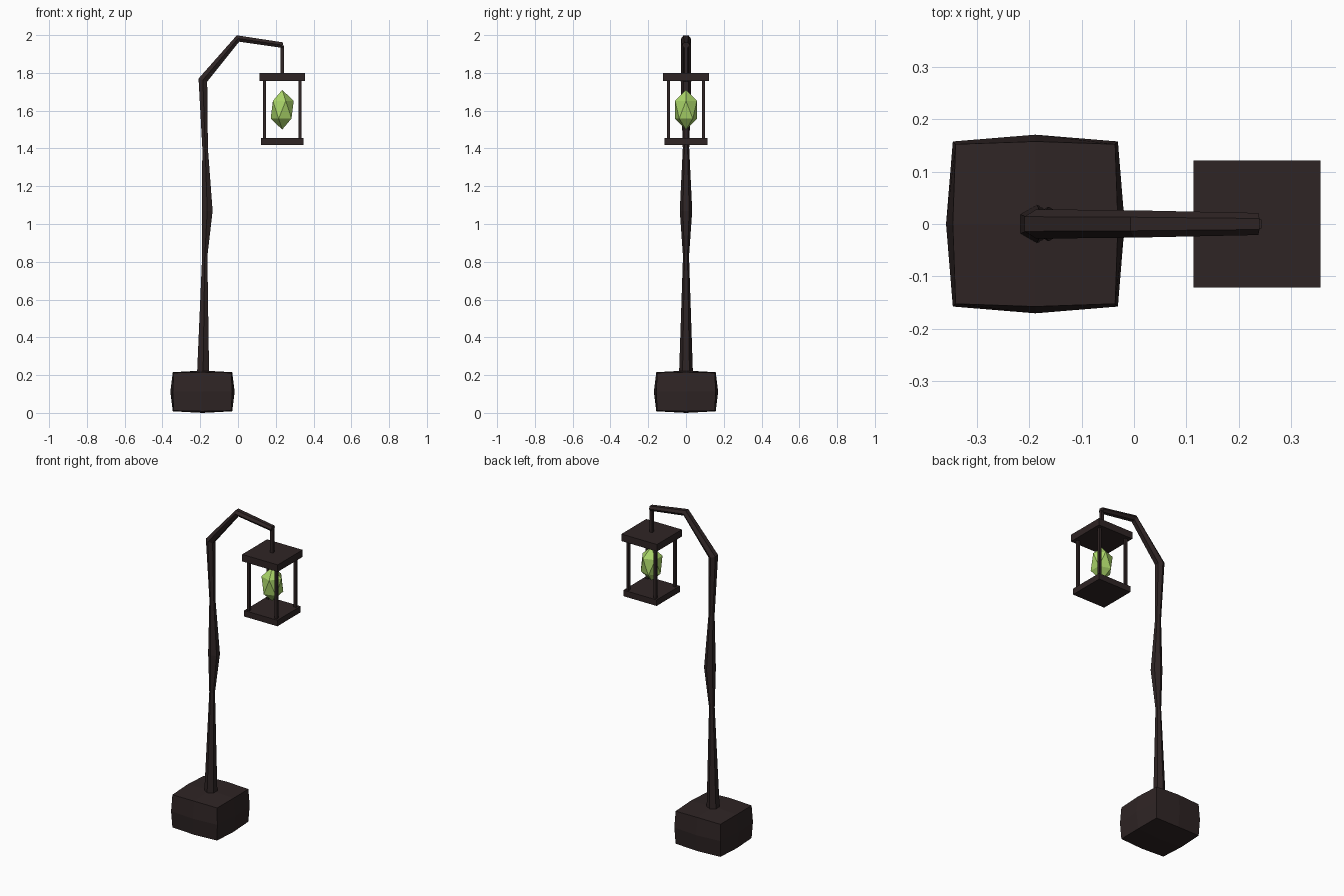
import bpy, bmesh, math
from mathutils import Vector

if "Cube" in bpy.data.objects:
    bpy.data.objects.remove(bpy.data.objects["Cube"], do_unlink=True)


def make_material(name, rgb):
    m = bpy.data.materials.new(name)
    m.use_nodes = True
    m.diffuse_color = (*rgb, 1)
    m.node_tree.nodes["Principled BSDF"].inputs["Base Color"].default_value = (*rgb, 1)
    return m


WOOD = make_material("dark wood", (0.028, 0.018, 0.018))
GREEN = make_material("green crystal", (0.40, 0.66, 0.14))
LAMP_X = 0.234


def finish(bm, name, material):
    bmesh.ops.recalc_face_normals(bm, faces=bm.faces)
    mesh = bpy.data.meshes.new(name)
    bm.to_mesh(mesh)
    bm.free()
    mesh.materials.append(material)
    ob = bpy.data.objects.new(name, mesh)
    bpy.context.collection.objects.link(ob)
    return ob


def box(name, x, y, z0, z1, half):
    bm = bmesh.new()
    bmesh.ops.create_cube(bm, size=1)
    for v in bm.verts:
        v.co = (x + v.co.x * 2 * half, y + v.co.y * 2 * half,
                z0 + (v.co.z + 0.5) * (z1 - z0))
    return finish(bm, name, WOOD)


def tube(name, stations, sides=6):
    """Sweep a polygon along (x, z, radius, in-plane flattening) stations."""
    bm = bmesh.new()
    pts = [Vector((s[0], 0, s[1])) for s in stations]
    side = Vector((0, 1, 0))
    rings = []
    for i, (p, s) in enumerate(zip(pts, stations)):
        before = (p - pts[i - 1]).normalized() if i else Vector()
        after = (pts[i + 1] - p).normalized() if i < len(pts) - 1 else Vector()
        normal = (before + after).normalized().cross(side)
        ring = []
        for k in range(sides):
            a = math.tau * k / sides
            ring.append(bm.verts.new(
                p + s[2] * (side * math.cos(a) + normal * math.sin(a) * s[3])))
        rings.append(ring)
    for r0, r1 in zip(rings, rings[1:]):
        for k in range(sides):
            j = (k + 1) % sides
            bm.faces.new((r0[k], r0[j], r1[j], r1[k]))
    bm.faces.new(rings[0])
    bm.faces.new(rings[-1])
    return finish(bm, name, WOOD)


# Bulging stone-like foot: a once-subdivided cube, pushed out at edges and faces
bm = bmesh.new()
bmesh.ops.create_cube(bm, size=2)
bmesh.ops.subdivide_edges(bm, edges=bm.edges[:], cuts=1, use_grid_fill=True)
for v in bm.verts:
    zeros = sum(abs(c) < 0.1 for c in v.co)
    bulge = (1, 1.035, 1.12)[min(zeros, 2)]
    v.co = Vector((v.co.x * 0.152, v.co.y * 0.152, v.co.z * 0.1)) * bulge
    v.co += Vector((-0.188, 0, 0.112))
finish(bm, "foot", WOOD)

# Crooked pole with bent arm
tube("pole_and_arm", [
    (-0.185, 0.20, 0.037, 1),
    (-0.176, 0.83, 0.016, 1),
    (-0.163, 1.07, 0.033, 1),
    (-0.174, 1.40, 0.017, 1),
    (-0.186, 1.762, 0.028, 1),
    (0.0, 1.982, 0.026, 0.8),
    (0.237, 1.947, 0.021, 0.8),
])

# Lantern frame
box("hanger", LAMP_X, 0, 1.79, 1.945, 0.009)
box("lantern_top", LAMP_X, 0, 1.757, 1.80, 0.121)
box("lantern_bottom", LAMP_X, 0, 1.417, 1.454, 0.113)
for sx, x_name in ((-1, "right"), (1, "left")):
    for sy, y_name in ((-1, "front"), (1, "back")):
        box(f"lantern_post_{y_name}_{x_name}", LAMP_X + sx * 0.093, sy * 0.093,
            1.45, 1.76, 0.008)

# Floating crystal
bm = bmesh.new()
bmesh.ops.create_icosphere(bm, subdivisions=1, radius=1)
for v in bm.verts:
    v.co = (LAMP_X + v.co.x * 0.068, v.co.y * 0.068, 1.605 + v.co.z * 0.105)
finish(bm, "crystal", GREEN)
